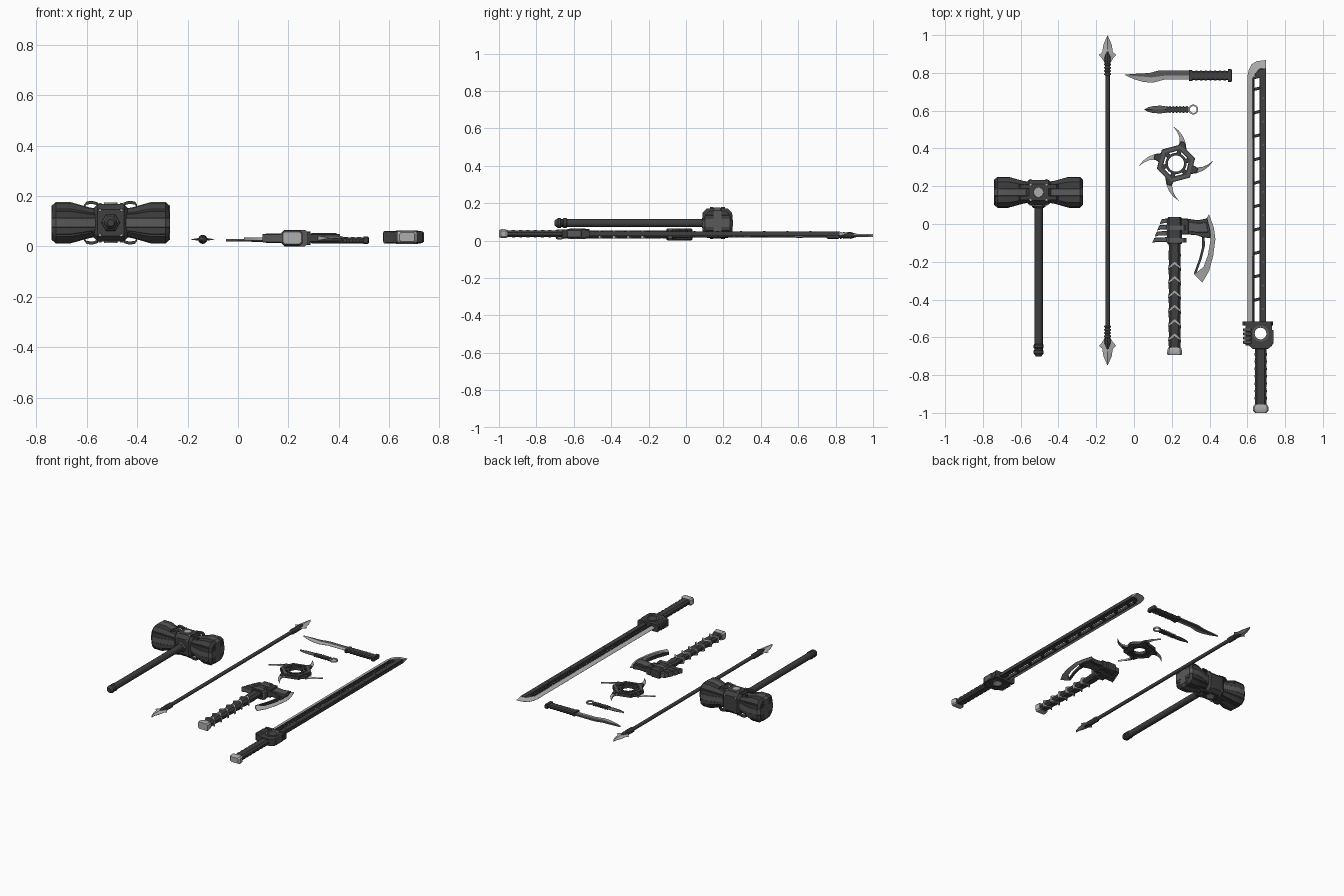
import bpy, bmesh
from math import pi, sin, cos, tau

if "Cube" in bpy.data.objects:
    bpy.data.objects.remove(bpy.data.objects["Cube"])


def material(name, v):
    m = bpy.data.materials.new(name)
    m.diffuse_color = (v, v, v, 1)
    m.use_nodes = True
    m.node_tree.nodes["Principled BSDF"].inputs["Base Color"].default_value = m.diffuse_color
    return m


DARK, MID, LIGHT = material("dark", 0.05), material("mid", 0.1), material("light", 0.42)


def loft(name, rings, mat=DARK, loop=False, bevel=0):
    n, k = len(rings[0]), len(rings)
    bm = bmesh.new()
    v = [[bm.verts.new(p) for p in r] for r in rings]
    for i in range(k if loop else k - 1):
        a, b = v[i], v[(i + 1) % k]
        for j in range(n):
            bm.faces.new((a[j], a[(j + 1) % n], b[(j + 1) % n], b[j]))
    if not loop:
        bm.faces.new(v[0])
        bm.faces.new(v[-1])
    bmesh.ops.remove_doubles(bm, verts=bm.verts, dist=1e-5)
    bmesh.ops.recalc_face_normals(bm, faces=bm.faces)
    me = bpy.data.meshes.new(name)
    bm.to_mesh(me)
    bm.free()
    me.materials.append(mat)
    ob = bpy.data.objects.new(name, me)
    bpy.context.collection.objects.link(ob)
    if bevel:
        m = ob.modifiers.new("bevel", 'BEVEL')
        m.width, m.segments = bevel, 1
    return ob


def prism(name, pts, z, t, mat=DARK, bevel=0.002):
    return loft(name, [[(x, y, z + s * t) for x, y in pts] for s in (-1, 1)], mat, bevel=bevel)


def box(name, x0, x1, y0, y1, z, t, mat=DARK, bevel=0.002):
    return prism(name, [(x0, y0), (x1, y0), (x1, y1), (x0, y1)], z, t, mat, bevel)


def strip(name, a, b, z, ta, tb, mat=LIGHT):
    """Band between two curves; half thickness ta along a and tb along b."""
    return loft(name, [[(*p, z - ta), (*q, z - tb), (*q, z + tb), (*p, z + ta)] for p, q in zip(a, b)], mat)


def annulus(name, outer, inner, z, t, mat=DARK):
    return loft(name, [[(x, y, z + s * t) for x, y in c] for c, s in
                       ((outer, -1), (outer, 1), (inner, 1), (inner, -1))], mat, loop=True)


def place(axis, d, u, v):
    return (d, u, v) if axis == 'x' else (u, d, v)


def bar(name, axis, u, v, secs, mat=DARK, ch=0.35):
    """Chamfered rectangular sections (d, half u, half v) along an axis."""
    rings = []
    for d, a, b in secs:
        c = ch * min(a, b)
        o = [(a, b - c), (a - c, b), (c - a, b), (-a, b - c), (-a, c - b), (c - a, -b), (a - c, -b), (a, c - b)]
        rings.append([place(axis, d, u + p, v + q) for p, q in o])
    return loft(name, rings, mat)


def turn(name, axis, u, v, prof, mat=DARK, n=16):
    return loft(name, [[place(axis, d, u + r * cos(tau * i / n), v + r * sin(tau * i / n))
                        for i in range(n)] for d, r in prof], mat)


def circle(x, y, r, n=32):
    return [(x + r * cos(tau * i / n), y + r * sin(tau * i / n)) for i in range(n)]


# ---- War hammer ----
hx, hy, hz = -0.505, 0.168, 0.094
bar("hammer_centre_block", 'x', hy, hz, [(hx + d, a, b) for d, a, b in
    ((-.066, .052, .06), (-.052, .066, .075), (.052, .066, .075), (.066, .052, .06))])
for s in (-1, 1):
    def head(name, e, fu, fv, mat, ch=.3):
        bar(name, 'x', hy, hz, [(hx + s * d, fu(h), fv(h)) for d, h in
            ((.05, .052 + e), (.085, .058 + e), (.16, .079 + e), (.218, .079 + e), (.232 + e, .064 + e))], mat, ch)
    head("hammer_head", 0, lambda h: h, lambda h: h, DARK)
    head("hammer_side_rib", .003, lambda h: h, lambda h: .022, MID, .2)
    head("hammer_top_rib", .003, lambda h: .022, lambda h: h, MID, .2)
    for q in (-1, 1):
        for w in (-1, 1):
            head("hammer_corner_rib", .002, lambda h: h * .999, lambda h: h * .62, DARK, .1) if q == w == 1 else None
            # curved clamps over the neck
            strip("hammer_clamp", [(hx + s * d, hy + q * .03 - .01) for d in (.05, .07, .095, .105)],
                  [(hx + s * d, hy + q * .03 + .01) for d in (.05, .07, .095, .105)], 0, .006, .006, DARK)
            ob = bpy.context.collection.objects[-1]
            for i, p in enumerate(ob.data.vertices):
                d = abs(p.co.x - hx)
                p.co.z += hz + w * (.074 if d < .055 else .08 if d < .08 else .079 if d < .1 else .066)
            # block bolts on top and front
            turn("hammer_bolt", 'y', hx + s * .042, hz + w * .05, [(hy + q * .064, .006), (hy + q * .069, .005)], LIGHT, 8)
            prism("hammer_top_bolt", circle(hx + s * .042, hy + q * .042, .006, 8), hz + w * .076, .002, LIGHT, 0)
for w in (-1, 1):
    prism("hammer_cap_disc", circle(hx, hy, .026, 24), hz + w * .077, .004, LIGHT, .001)
turn("hammer_socket", 'y', hx, hz, [(.115, .038), (.092, .036), (.085, .028)], MID, 6)
turn("hammer_handle", 'y', hx, hz, [(.12, .022), (-.65, .022)], DARK)
turn("hammer_pommel", 'y', hx, hz, [(-.635, .022), (-.64, .026), (-.655, .026), (-.66, .022), (-.667, .022),
     (-.67, .026), (-.685, .026), (-.702, .014)], DARK)

# ---- Double-ended spear ----
sx, sz = -0.14, 0.028
turn("spear_shaft", 'y', sx, sz, [(-.62, .012), (.87, .012)], DARK)
for s in (-1, 1):
    def Y(d):
        return .125 + s * (.875 - d)
    ridges = []
    for i in range(4):
        d = .15 + i * .017
        ridges += [(Y(d), .013), (Y(d + .003), .018), (Y(d + .009), .018), (Y(d + .012), .013)]
    turn("spear_collar", 'y', sx, sz, ridges, MID)
    turn("spear_core", 'y', sx, sz, [(Y(.15), .016), (Y(.12), .018), (Y(.10), .012), (Y(.07), .004)], DARK, 8)
    for m in (-1, 1):
        prof = ((0, 0), (.05, .022), (.09, .028), (.105, .046), (.122, .03), (.15, .013))
        strip("spear_blade", [(sx + m * w, Y(d)) for d, w in prof], [(sx, Y(d)) for d, w in prof], sz, .0008, .008)

# ---- Combat knife ----
kz = .024
mid = [(-.048, .79), (.0, .784), (.05, .78), (.09, .776), (.16, .785), (.30, .785)]
strip("knife_edge", [(-.048, .789), (.0, .766), (.05, .752), (.10, .748), (.16, .764), (.30, .765)], mid, kz, .0008, .005)
strip("knife_spine", mid, [(-.048, .791), (.03, .797), (.08, .799), (.13, .812), (.16, .813), (.30, .813)], kz, .005, .005, MID)
bar("knife_guard", 'x', .786, kz, [(.292, .03, .013), (.308, .03, .013)])
bar("knife_grip", 'x', .786, kz, [(.305 + i * .0125, .027 - .004 * (i % 2), .013 - .001 * (i % 2)) for i in range(17)], DARK, .5)
bar("knife_pommel", 'x', .786, kz, [(.498, .034, .015), (.515, .034, .015), (.519, .028, .011)])

# ---- Small throwing knife ----
prof = ((.053, 0), (.075, .012), (.1, .018), (.14, .021), (.18, .015), (.195, .01))
for m in (-1, 1):
    strip("throwing_knife_blade", [(d, .606 + m * w) for d, w in prof], [(d, .606) for d, w in prof], kz, .0008, .006, MID)
bar("throwing_knife_grip", 'x', .606, kz, [(.172 + i * .009, .019 - .006 * (i % 2), .009 - .002 * (i % 2)) for i in range(14)])
annulus("throwing_knife_ring", circle(.314, .606, .026), circle(.314, .606, .018), kz, .005, LIGHT)

# ---- Throwing star ----
cx, cy, tz = .222, .32, .03


def hexagon(r, n=48, off=.26):
    return [(cx + q * cos(t + off), cy + q * sin(t + off)) for t in (tau * i / n for i in range(n))
            for q in [r * cos(pi / 6) / cos(t % (pi / 3) - pi / 6)]]


annulus("star_outer_ring", hexagon(.105), hexagon(.073), tz, .011)
annulus("star_ring_trim", hexagon(.098), hexagon(.082), tz, .014, MID)
annulus("star_inner_ring", circle(cx, cy, .056), circle(cx, cy, .043), tz, .011)


def spin(pts, a):
    return [(cx + x * cos(a) - y * sin(a), cy + x * sin(a) + y * cos(a)) for x, y in pts]


for i in range(6):
    prism("star_spoke", spin([(.05, -.012), (.08, -.012), (.08, .012), (.05, .012)], i * pi / 3 + .26), tz, .009)
for i in range(4):
    a = i * pi / 2
    strip("star_blade", spin([(.056, .075), (.051, .11), (.037, .145), (.014, .175), (-.016, .198)], a),
          spin([(.004, .085), (.02, .11), (.019, .138), (.006, .168), (-.016, .198)], a), tz, .0008, .006)
    prism("star_blade_mount", spin([(.0, .075), (.058, .07), (.046, .112), (.026, .118)], a), tz, .009)

# ---- Axe ----
ax, az = .215, .033
bar("axe_handle", 'y', ax, az, [(-.09 - i * .038, .033 - .003 * (i % 2), .022 - .002 * (i % 2)) for i in range(16)], DARK, .6)
bar("axe_butt", 'y', ax, az, [(-.655, .035, .024), (-.668, .038, .027), (-.685, .04, .028), (-.694, .036, .024)], LIGHT)
for i in range(6):
    y = -.22 - i * .076
    prism("axe_chevron", [(ax - .034, y - .02), (ax, y + .008), (ax + .034, y - .02), (ax + .034, y - .008),
                          (ax, y + .02), (ax - .034, y - .008)], az, .0225, LIGHT, 0)
bar("axe_socket", 'y', ax, az, [(-.105, .036, .028), (-.1, .04, .031), (.028, .04, .031), (.036, .034, .026)])
for y in (-.085, -.02):
    bar("axe_socket_band", 'y', ax + .01, az, [(y - .012, .052, .033), (y + .012, .052, .033)], MID)
box("axe_socket_cheek", .25, .288, -.055, .028, az, .027)
for i in range(4):
    y, tip = .016 - i * .033, .135 - i * .013
    prism("axe_claw", [(.185, y + .014), (tip + .012, y + .01), (tip, y - .018), (tip + .02, y - .012), (.185, y - .012)],
          az, .02 - .002 * abs(i - 1.5), MID)
prism("axe_arm", [(.28, .028), (.34, .02), (.388, .03), (.404, -.03), (.404, -.075), (.36, -.07), (.335, -.06), (.28, -.055)], az, .016)
prism("axe_arm_plate", [(.29, .012), (.34, .004), (.385, .008), (.392, -.045), (.34, -.045), (.29, -.04)], az, .02, MID)
back = [(.384, .03), (.399, -.02), (.406, -.08), (.391, -.165), (.368, -.228), (.318, -.267)]
strip("axe_edge", [(.397, .052), (.423, -.02), (.431, -.08), (.419, -.17), (.397, -.25), (.362, -.31)], back, az, .0008, .009)
spar = [(.36, -.06), (.361, -.12), (.345, -.185), (.316, -.265)]
strip("axe_spar", spar, [(x + .014, y + .003) for x, y in spar], az, .009, .009, DARK)

# ---- Great sword ----
gz = .037
ys = [-.52, .78, .815, .845, .862, .868]
inner = list(zip([.632, .632, .64, .652, .67, .70], [-.52, .77, .795, .81, .82, .82]))
strip("sword_edge", list(zip([.6, .6, .607, .622, .65, .7], ys)), inner, gz, .0008, .011)
box("sword_spine", .665, .70, -.52, .822, gz, .013)
box("sword_edge_backing", .628, .638, -.52, .775, gz, .012)
prism("sword_tip_plate", [(.632, .765), (.67, .775), (.70, .775), (.70, .825), (.665, .822), (.645, .805)], gz, .012)
for i in range(10):
    y = -.40 + i * .124
    prism("sword_rung", [(.632, y - .013), (.67, y - .003), (.67, y + .013), (.632, y + .003)], gz, .01)
    prism("sword_spine_stud", circle(.683, y - .05, .006, 8), gz, .015, MID, 0)


def square(x, y, a, b, n=32):
    out = []
    for i in range(n):
        c, s = cos(tau * i / n), sin(tau * i / n)
        m = max(abs(c), abs(s))
        out.append((x + a * c / m, y + b * s / m))
    return out


annulus("sword_guard", square(.66, -.58, .07, .062), circle(.67, -.58, .032), gz, .022)
annulus("sword_guard_ring", circle(.67, -.58, .044), circle(.67, -.58, .031), gz, .027, MID)
bar("sword_guard_top", 'y', .655, gz, [(-.537, .08, .025), (-.517, .08, .025)])
for i in range(4):
    y = -.552 - i * .022
    box("sword_guard_rib", .578, .622, y - .016, y, gz, .025, MID)
box("sword_guard_side", .722, .738, -.635, -.56, gz, .02, MID)
prism("sword_guard_base", [(.578, -.632), (.735, -.632), (.73, -.645), (.708, -.662), (.63, -.662), (.61, -.645)], gz, .023)
bar("sword_grip", 'y', .671, gz, [(-.65 - i * .0195, .033 - .004 * (i % 2), .02 - .003 * (i % 2)) for i in range(17)], DARK, .6)
bar("sword_pommel", 'y', .671, gz, [(-.955, .033, .02), (-.968, .041, .024), (-.988, .041, .024), (-1.0, .03, .018)], LIGHT)

# ---- Shading ----
for o in bpy.context.collection.objects:
    o.select_set(True)
    bpy.context.view_layer.objects.active = o
bpy.ops.object.shade_smooth_by_angle(angle=0.5)
